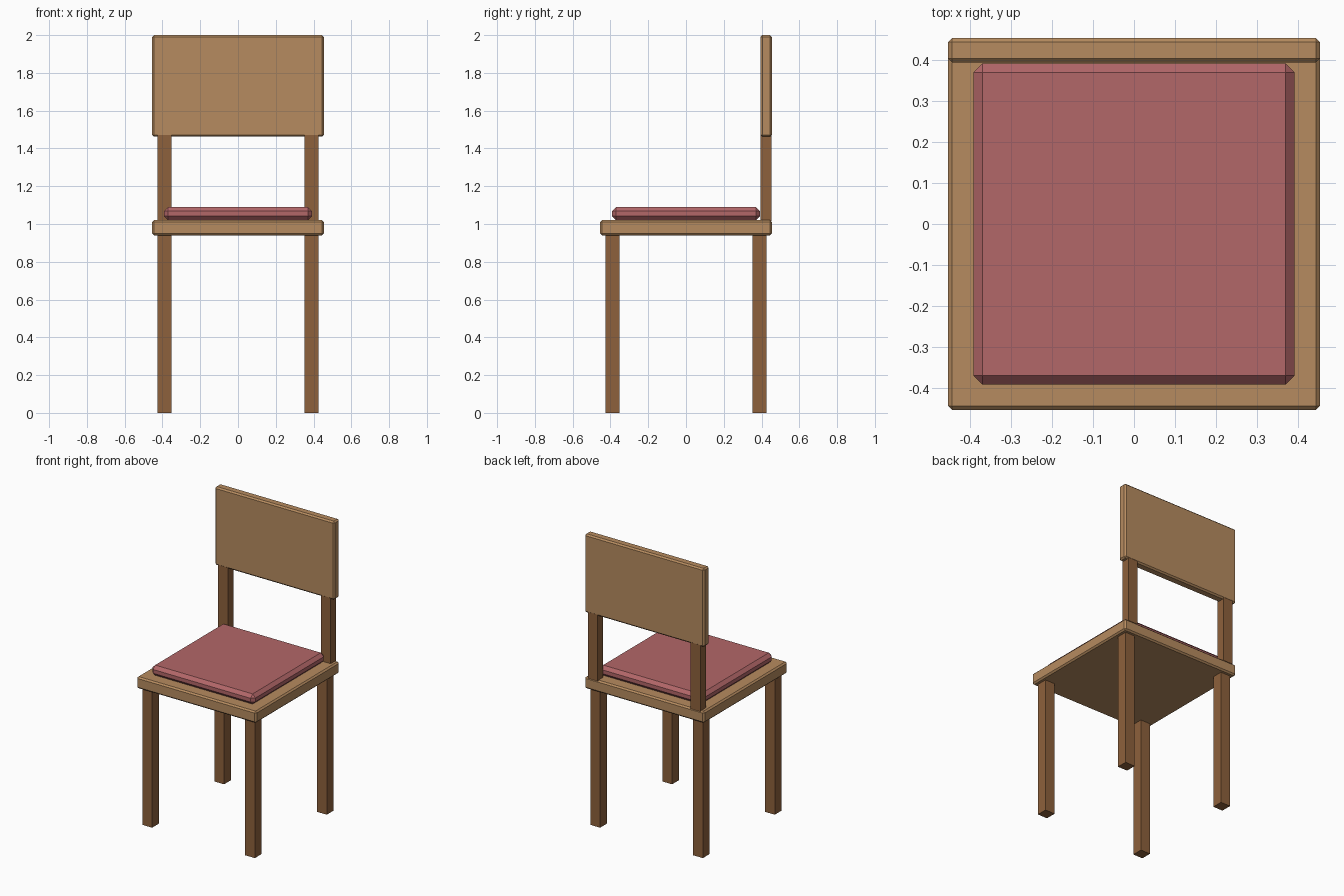
import bpy
import bmesh
from mathutils import Vector

if "Cube" in bpy.data.objects:
    bpy.data.objects.remove(bpy.data.objects["Cube"])


def material(name, rgb):
    mat = bpy.data.materials.new(name)
    mat.diffuse_color = (*rgb, 1.0)
    mat.use_nodes = True
    mat.node_tree.nodes["Principled BSDF"].inputs["Base Color"].default_value = mat.diffuse_color
    return mat


light_wood = material("light_wood", (0.47, 0.26, 0.115))
dark_wood = material("dark_wood", (0.27, 0.12, 0.045))
fabric = material("fabric", (0.45, 0.135, 0.14))


def box(name, low, high, mat, bevel=0.0):
    """Box between two corners, with optional chamfered edges."""
    low, high = Vector(low), Vector(high)
    size = high - low
    bm = bmesh.new()
    bmesh.ops.create_cube(bm, size=1.0)
    bmesh.ops.scale(bm, vec=size, verts=bm.verts)
    if bevel:
        bmesh.ops.bevel(bm, geom=bm.edges[:], offset=bevel, segments=1,
                        profile=0.5, affect='EDGES')
    mesh = bpy.data.meshes.new(name)
    bm.to_mesh(mesh)
    bm.free()
    mesh.materials.append(mat)
    obj = bpy.data.objects.new(name, mesh)
    obj.location = (low + high) / 2
    bpy.context.collection.objects.link(obj)
    return obj


H = 0.454                      # half width of seat and backrest
LEG_IN, LEG_OUT = 0.353, 0.427

# Seat, cushion and backrest
box("seat", (-H, -H, 0.94), (H, H, 1.02), light_wood, 0.01)
box("cushion", (-0.392, -0.392, 1.02), (0.392, 0.392, 1.09), fabric, 0.022)
box("backrest", (-H, 0.394, 1.462), (H, H, 2.0), light_wood, 0.01)

for side, s in (("left", -1), ("right", 1)):
    x0, x1 = sorted((s * LEG_IN, s * LEG_OUT))
    # Legs
    box(f"front_leg_{side}", (x0, -LEG_OUT, 0), (x1, -LEG_IN, 0.945), dark_wood)
    box(f"back_leg_{side}", (x0, LEG_IN, 0), (x1, LEG_OUT, 0.945), dark_wood)
    # Posts carrying the backrest, just inside its faces
    box(f"back_post_{side}", (x0, 0.395, 1.015), (x1, H - 0.001, 1.56), dark_wood)
